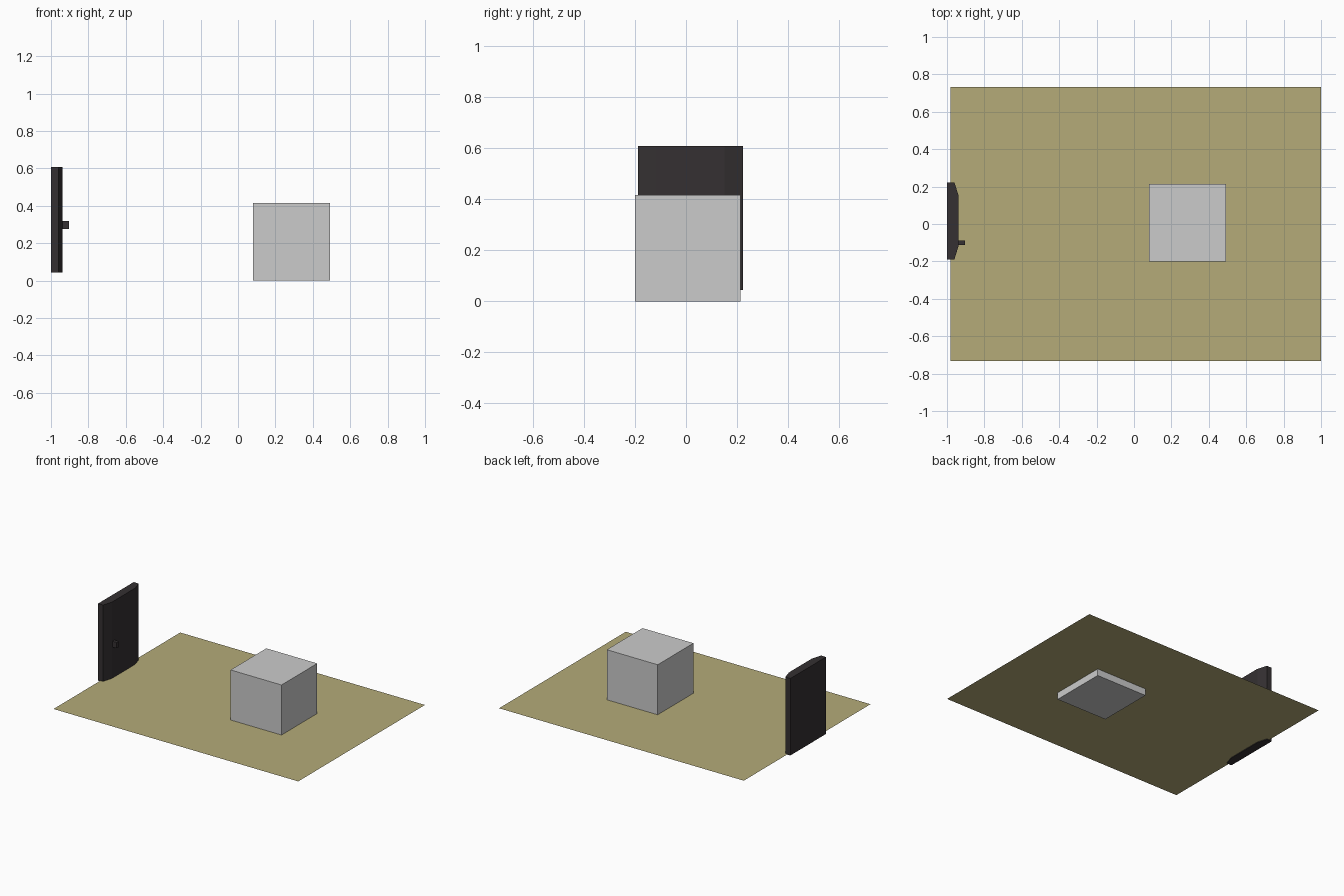
import bpy, bmesh

if "Cube" in bpy.data.objects:
    bpy.data.objects.remove(bpy.data.objects["Cube"])


def material(name, rgb):
    m = bpy.data.materials.new(name)
    m.diffuse_color = (*rgb, 1)
    m.use_nodes = True
    m.node_tree.nodes["Principled BSDF"].inputs["Base Color"].default_value = m.diffuse_color
    return m


def prism(name, outline, z0, z1, mat=None):
    """Extrude a flat xy outline from z0 to z1 (a single sheet if equal)."""
    bm = bmesh.new()
    face = bm.faces.new([bm.verts.new((x, y, z0)) for x, y in outline])
    if z1 > z0:
        top = bmesh.ops.extrude_face_region(bm, geom=[face], use_keep_orig=True)["geom"]
        moved = [v for v in top if isinstance(v, bmesh.types.BMVert)]
        bmesh.ops.translate(bm, verts=moved, vec=(0, 0, z1 - z0))
        bmesh.ops.recalc_face_normals(bm, faces=bm.faces)
    mesh = bpy.data.meshes.new(name)
    bm.to_mesh(mesh)
    bm.free()
    ob = bpy.data.objects.new(name, mesh)
    bpy.context.collection.objects.link(ob)
    if mat:
        mesh.materials.append(mat)
    return ob


def rect(x0, x1, y0, y1):
    return [(x0, y0), (x1, y0), (x1, y1), (x0, y1)]


sand = material("sand", (0.46, 0.41, 0.19))
black = material("black", (0.035, 0.03, 0.032))

# Thin floor sheet, slightly above the bottom of the block
prism("floor_sheet", rect(-0.98, 1.0, -0.732, 0.732), 0.05, 0.05, sand)

# Plain grey block sunk through the floor
prism("block", rect(0.08, 0.492, -0.2, 0.213), 0, 0.416)

# Upright panel with chamfered vertical edges facing +x
yc, half, face_half = 0.017, 0.206, 0.134
prism("door_panel", [(-1, yc - half), (-0.96, yc - half), (-0.938, yc - face_half),
                     (-0.938, yc + face_half), (-0.96, yc + half), (-1, yc + half)],
      0.045, 0.608, black)

# Small square handle
prism("door_handle", rect(-0.94, -0.904, -0.112, -0.087), 0.277, 0.32, black)
